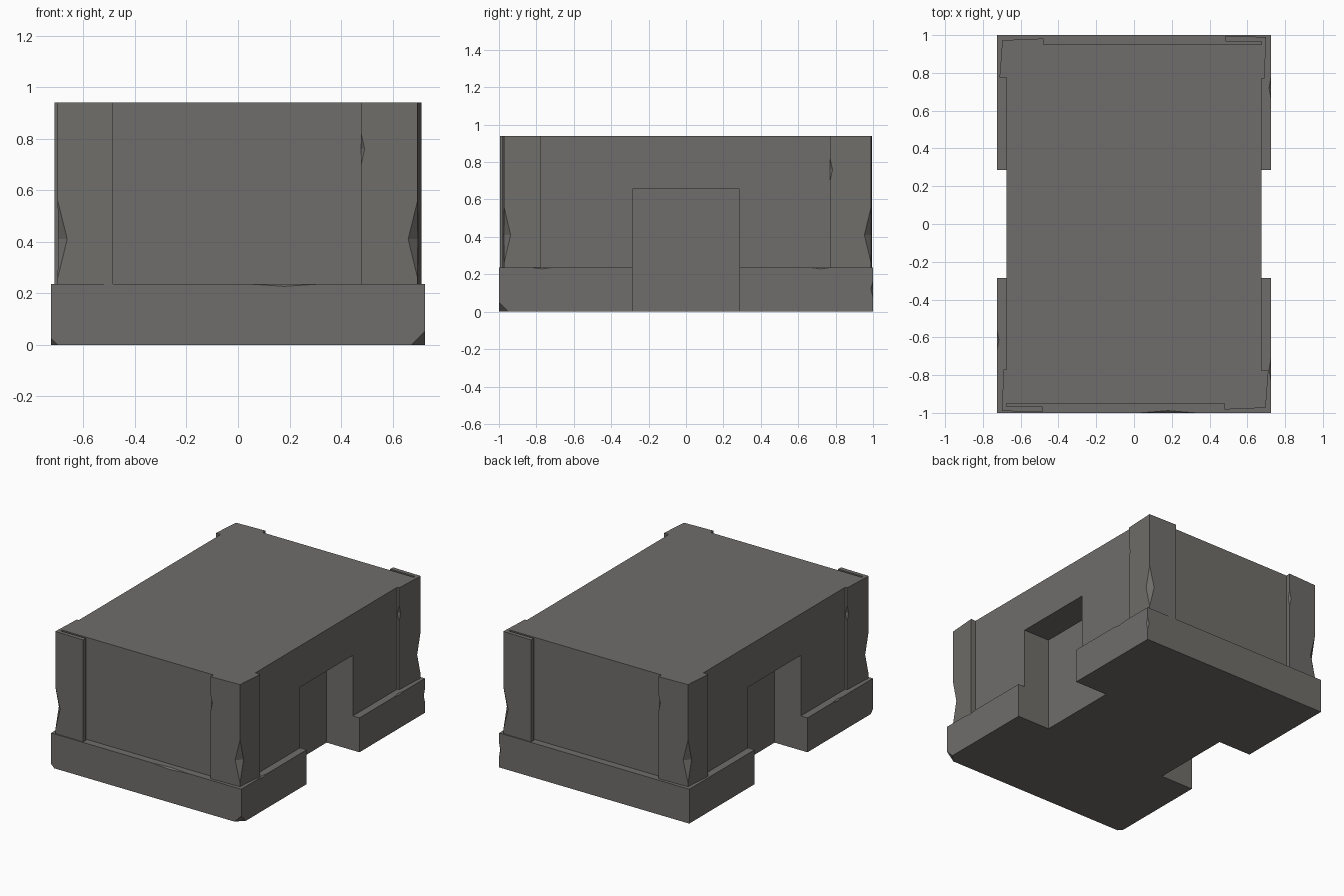
import bpy, bmesh, math
from mathutils import Matrix, Vector

if "Cube" in bpy.data.objects:
    bpy.data.objects.remove(bpy.data.objects["Cube"])

stone = bpy.data.materials.new("grey stone")
stone.diffuse_color = (0.16, 0.155, 0.145, 1)
stone.use_nodes = True
stone.node_tree.nodes["Principled BSDF"].inputs["Base Color"].default_value = stone.diffuse_color


def finish(name, bm, helper=False):
    bmesh.ops.recalc_face_normals(bm, faces=bm.faces)
    me = bpy.data.meshes.new(name)
    bm.to_mesh(me)
    bm.free()
    me.materials.append(stone)
    ob = bpy.data.objects.new(name, me)
    bpy.context.collection.objects.link(ob)
    if helper:
        ob.hide_render = True
        ob.hide_viewport = True
        ob.display_type = 'WIRE'
    return ob


def boxes(name, spans, helper=False):
    bm = bmesh.new()
    for lo, hi in spans:
        lo, hi = Vector(lo), Vector(hi)
        bmesh.ops.create_cube(bm, size=1, matrix=Matrix.Translation((lo + hi) / 2)
                              @ Matrix.Diagonal((*(hi - lo), 1)))
    return finish(name, bm, helper)


def chips(name, items):
    # stretched octahedra centred on edges or corners
    bm = bmesh.new()
    for c, r in items:
        c = Vector(c)
        v = {(a, s): bm.verts.new(c + Vector([s * r[a] if i == a else 0 for i in range(3)]))
             for a in range(3) for s in (-1, 1)}
        for sx in (-1, 1):
            for sy in (-1, 1):
                for sz in (-1, 1):
                    bm.faces.new((v[0, sx], v[1, sy], v[2, sz]))
    return finish(name, bm, True)


def boolean(ob, tool, op='DIFFERENCE'):
    m = ob.modifiers.new(tool.name, 'BOOLEAN')
    m.object, m.operation, m.solver = tool, op, 'EXACT'


def prism(name, pts, z0, z1):
    bm = bmesh.new()
    f = bm.faces.new([bm.verts.new((x, y, z0)) for x, y in pts])
    new = bmesh.ops.extrude_face_region(bm, geom=[f])['geom']
    bmesh.ops.translate(bm, verts=[g for g in new if isinstance(g, bmesh.types.BMVert)],
                        vec=(0, 0, z1 - z0))
    return finish(name, bm)


BASE_Z, TOP_Z = 0.237, 0.94

# plinth and wall block in one solid, with a doorway recess on each side
body = boxes("building_body", [((-0.725, -1, 0), (0.725, 1, BASE_Z))])
wall = boxes("wall_block_helper", [((-0.675, -0.95, 0.1), (0.675, 0.95, TOP_Z))], True)
doors = boxes("doorway_cutter", [((0.475, -0.287, -0.1), (0.9, 0.287, 0.655)),
                                 ((-0.9, -0.287, -0.1), (-0.475, 0.287, 0.655))], True)
# worn corners and edges of the plinth
wear = chips("plinth_chips", [
    ((0.725, -1, 0), (0.052, 0.052, 0.052)),
    ((-0.725, -1, 0), (0.024, 0.024, 0.024)),
    ((0.18, -1, BASE_Z), (0.15, 0.012, 0.01)),
    ((0.725, 0.72, BASE_Z), (0.01, 0.06, 0.008)),
    ((0.725, -0.77, BASE_Z), (0.01, 0.06, 0.008)),
    ((0.725, 1, 0.12), (0.012, 0.012, 0.045)),
    ((-0.725, -0.615, BASE_Z), (0.01, 0.05, 0.01))])
boolean(body, wall, 'UNION')
boolean(body, doors)
boolean(body, wear)

# slightly crooked L-shaped corner plates; each is repeated by a half turn
plates = {
    "back_right": [(0.675, 0.77), (0.69, 0.77), (0.70, 0.99), (0.485, 0.995),
                   (0.485, 0.965), (0.675, 0.965)],
    "front_right": [(0.675, -0.775), (0.712, -0.775), (0.697, -0.973), (0.478, -0.982),
                    (0.478, -0.95), (0.675, -0.95)]}
opposite = {"back_right": "front_left", "front_right": "back_left"}
for key, pts in plates.items():
    for name, s in ((key, 1), (opposite[key], -1)):
        p = [(s * x, s * y) for x, y in pts]
        plate = prism(name + "_corner_plate", p, BASE_Z, TOP_Z)
        end = p[1] if key == "back_right" else p[3]
        nick = chips(name + "_plate_chips", [((*p[2], 0.41), (0.038, 0.038, 0.15)),
                                             ((*end, 0.76), (0.014, 0.014, 0.06))])
        boolean(plate, nick)
